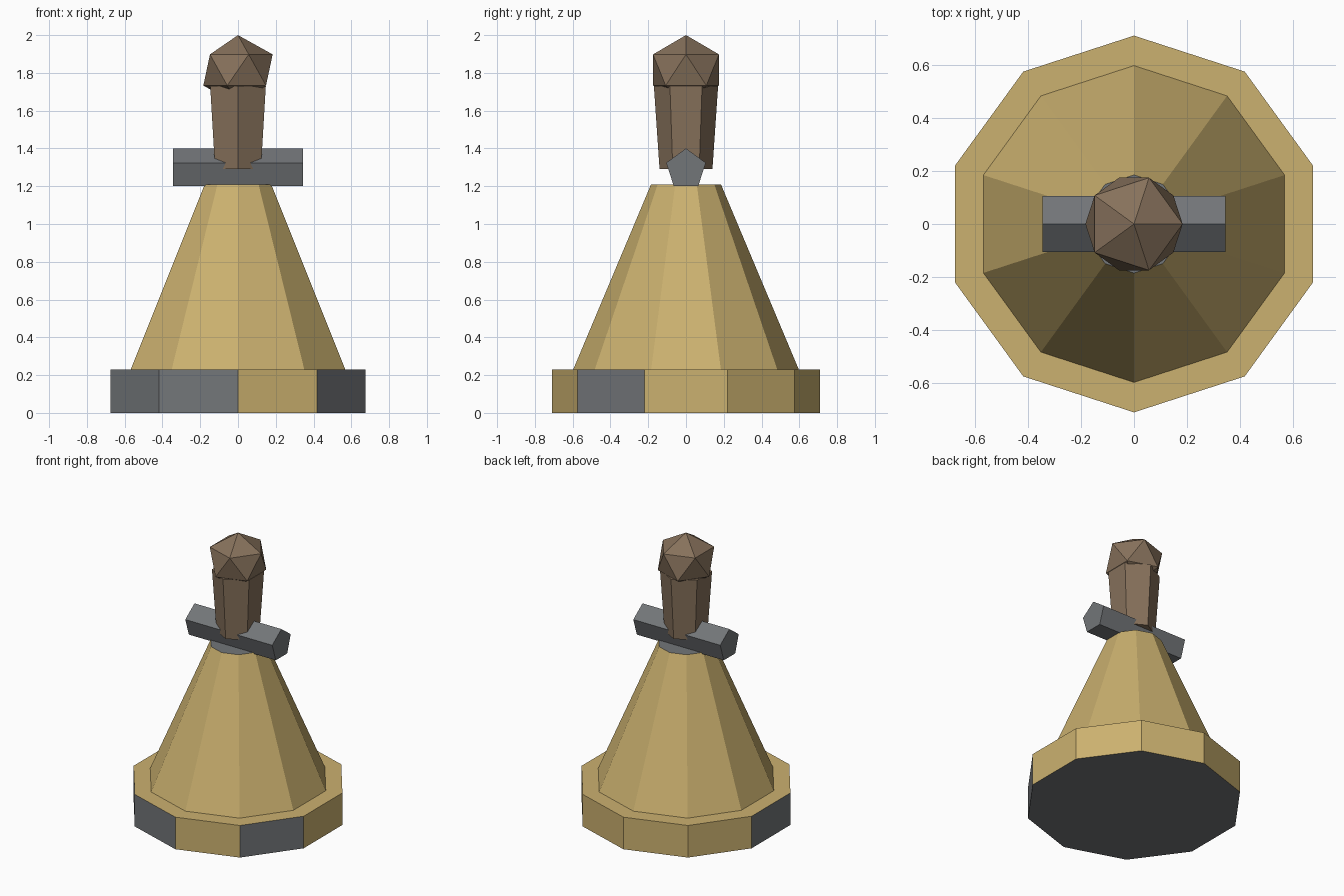
import bpy
from math import radians, degrees, atan2

if "Cube" in bpy.data.objects:
    bpy.data.objects.remove(bpy.data.objects["Cube"])


def material(name, rgb):
    mat = bpy.data.materials.new(name)
    mat.diffuse_color = (*rgb, 1)
    mat.use_nodes = True
    mat.node_tree.nodes["Principled BSDF"].inputs["Base Color"].default_value = mat.diffuse_color
    return mat


GOLD = material("gold", (0.60, 0.44, 0.16))
GREY = material("grey", (0.17, 0.18, 0.19))
BROWN = material("brown", (0.24, 0.165, 0.105))


def frustum(name, sides, r_bottom, r_top, z0, z1, *mats):
    """Upright tapered prism with its first corner on +y."""
    bpy.ops.mesh.primitive_cone_add(vertices=sides, radius1=r_bottom, radius2=r_top,
                                    depth=z1 - z0, location=(0, 0, (z0 + z1) / 2))
    return finish(name, *mats)


def finish(name, *mats):
    obj = bpy.context.object
    obj.name = obj.data.name = name
    for mat in mats:
        obj.data.materials.append(mat)
    return obj


# Ten-sided base: gold with a grey underside and four grey side panels
base = frustum("base", 10, 0.71, 0.71, 0, 0.23, GOLD, GREY)
grey_panels = {180, 216, 252, 324}
for face in base.data.polygons:
    n = face.normal
    if n.z < -0.5:
        face.material_index = 1
    elif abs(n.z) < 0.5:
        face.material_index = int(round(degrees(atan2(n.y, n.x))) % 360 in grey_panels)

# Tapered gold body with a grey cap
body = frustum("body", 10, 0.597, 0.185, 0.23, 1.21, GOLD, GREY)
for face in body.data.polygons:
    face.material_index = int(face.normal.z > 0.9)

# Five-sided crossbar along x, ridge upwards
bpy.ops.mesh.primitive_cylinder_add(vertices=5, radius=0.11, depth=0.69,
                                    location=(0, 0, 1.29),
                                    rotation=(radians(90), 0, radians(90)))
finish("crossbar", GREY)

# Six-sided neck, widening upwards
frustum("neck", 6, 0.14, 0.17, 1.29, 1.73, BROWN)

# Slightly flattened icosahedron head
bpy.ops.mesh.primitive_ico_sphere_add(subdivisions=1, radius=0.205,
                                      location=(0, 0, 1.8155), scale=(1, 1, 0.9))
finish("head", BROWN)
